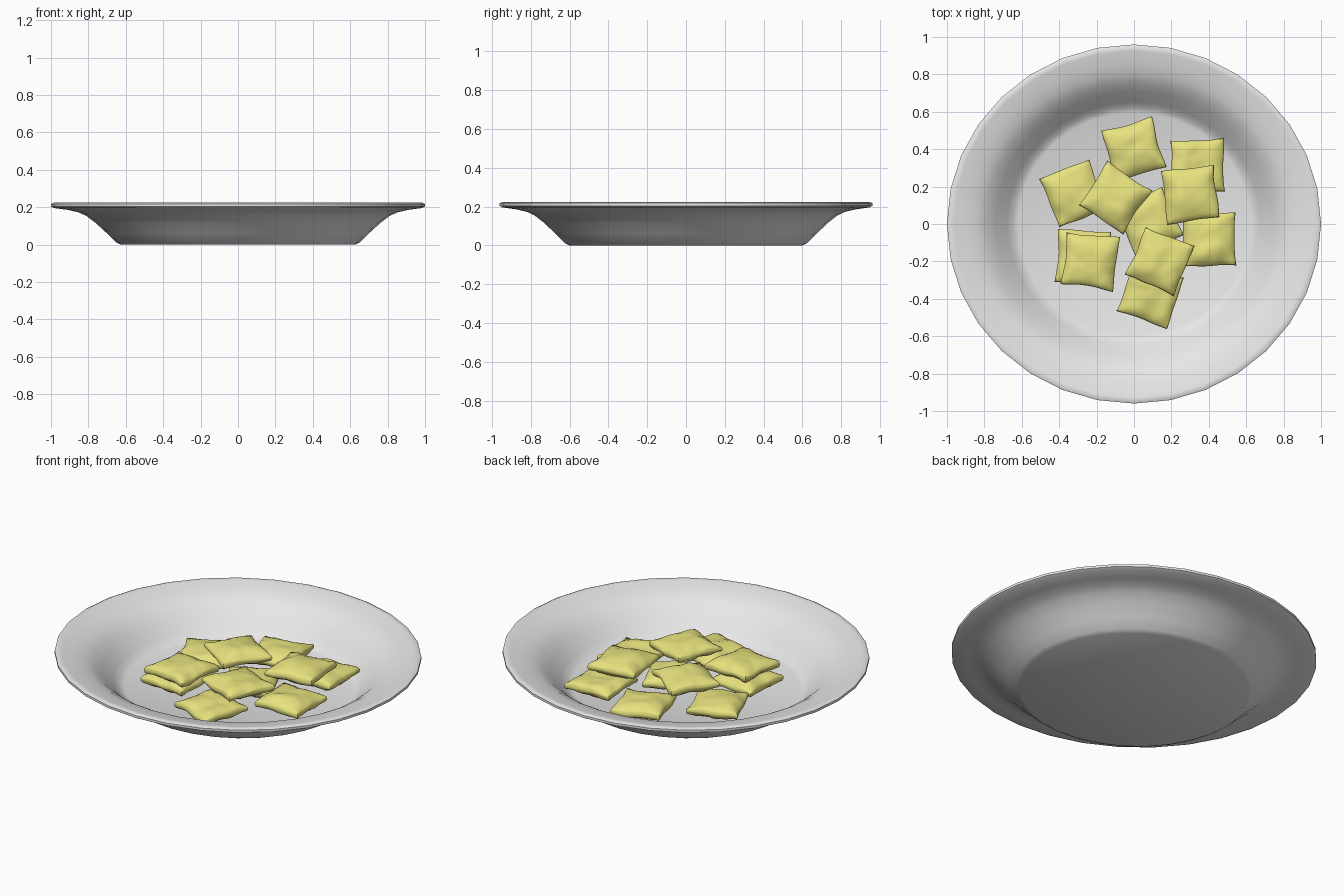
import bpy, bmesh, math
from mathutils import Vector, Matrix, noise

if "Cube" in bpy.data.objects:
    bpy.data.objects.remove(bpy.data.objects["Cube"], do_unlink=True)


def material(name, color):
    m = bpy.data.materials.new(name)
    m.use_nodes = True
    m.diffuse_color = color
    m.node_tree.nodes["Principled BSDF"].inputs["Base Color"].default_value = color
    return m


def finish(bm, name, mat, angle):
    bmesh.ops.recalc_face_normals(bm, faces=bm.faces)
    mesh = bpy.data.meshes.new(name)
    bm.to_mesh(mesh)
    bm.free()
    mesh.materials.append(mat)
    ob = bpy.data.objects.new(name, mesh)
    bpy.context.collection.objects.link(ob)
    bpy.ops.object.select_all(action='DESELECT')
    ob.select_set(True)
    bpy.context.view_layer.objects.active = ob
    bpy.ops.object.shade_smooth_by_angle(angle=math.radians(angle))
    return ob


white = material("plate_white", (0.8, 0.8, 0.8, 1))
pasta = material("pasta_yellow", (0.84, 0.8, 0.22, 1))

# Plate: slightly oval lathe of a closed rim profile
profile = [(0, 0), (0.625, 0), (0.65, 0.012), (0.70, 0.06), (0.76, 0.115),
           (0.81, 0.153), (0.85, 0.172), (0.91, 0.186), (0.985, 0.196),
           (1.0, 0.204), (1.0, 0.218), (0.985, 0.225), (0.965, 0.222),
           (0.90, 0.207), (0.84, 0.191), (0.79, 0.163), (0.74, 0.12),
           (0.68, 0.06), (0.65, 0.032), (0.62, 0.02), (0, 0.02)]
bm = bmesh.new()
verts = [bm.verts.new((r, 0, z)) for r, z in profile]
edges = [bm.edges.new(pair) for pair in zip(verts, verts[1:])]
bmesh.ops.spin(bm, geom=verts + edges, cent=(0, 0, 0), axis=(0, 0, 1),
               angle=2 * math.pi, steps=32)
bmesh.ops.remove_doubles(bm, verts=bm.verts, dist=0.0005)
bmesh.ops.scale(bm, vec=(1, 0.96, 1), verts=bm.verts)
finish(bm, "plate", white, 40)


# Stuffed pasta square: a subdivided box puffed in the middle and wrinkled
def pasta_square(index, x, y, z, turn, tilt_x=0, tilt_y=0):
    half, thick = 0.142, 0.046
    bm = bmesh.new()
    bmesh.ops.create_cube(bm, size=2)
    bmesh.ops.subdivide_edges(bm, edges=bm.edges, cuts=11, use_grid_fill=True)
    place = (Matrix.Translation((x, y, z)) @ Matrix.Rotation(math.radians(turn), 4, 'Z')
             @ Matrix.Rotation(math.radians(tilt_x), 4, 'X')
             @ Matrix.Rotation(math.radians(tilt_y), 4, 'Y'))
    for v in bm.verts:
        u, w, h = v.co
        puff = 0.38 + 0.62 * (1 - u ** 4) * (1 - w ** 4)
        side = 0.95 + 0.05 * (1 - h * h)
        seed = Vector((u * 1.1, w * 1.1, index * 7.3))
        ripple = noise.noise(seed) * 0.014
        lump = noise.noise(Vector((u * 2.4, w * 2.4, index * 5.1 + h))) * 0.008
        wobble = noise.noise_vector(seed * 0.9) * 0.012
        v.co = place @ Vector((half * u * side * (1 - 0.03 * (1 - w * w)) + wobble.x,
                               half * w * side * (1 - 0.03 * (1 - u * u)) + wobble.y,
                               thick * h * puff + ripple + lump * h))
    finish(bm, f"pasta_square_{index}", pasta, 75)


low, high = 0.07, 0.15
squares = [
    (0.00, 0.40, low, 16), (0.34, 0.31, low, 2), (-0.32, 0.16, low, 22),
    (0.08, 0.01, low, 24), (0.405, -0.085, low + 0.01, 1), (-0.27, -0.18, low, -4),
    (0.09, -0.375, low, -20),
    (-0.10, 0.14, high, -34), (0.30, 0.16, high, 8),
    (-0.235, -0.20, high - 0.01, -7), (0.14, -0.195, high, -23),
]
for i, spot in enumerate(squares, 1):
    pasta_square(i, *spot)
